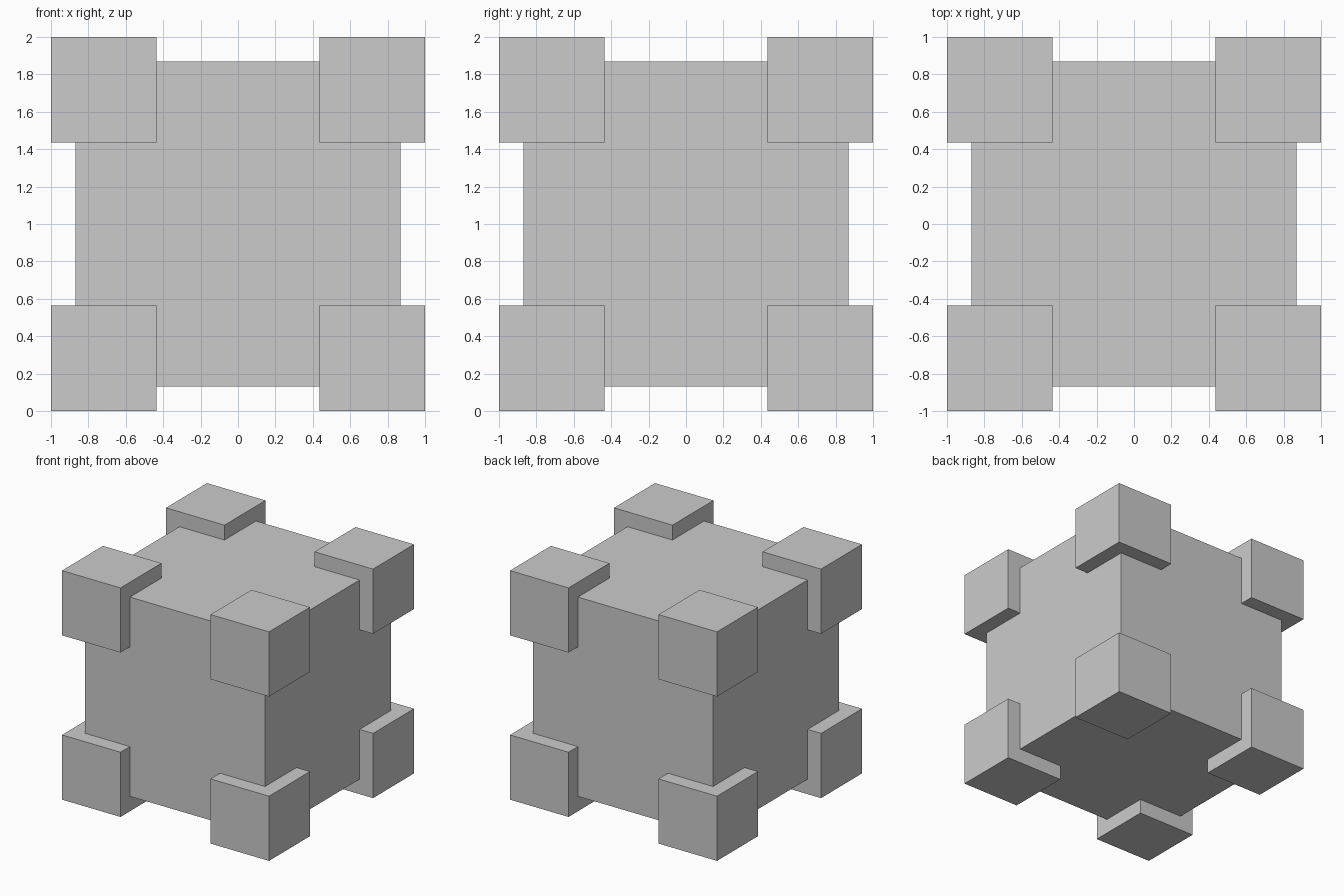
import bpy
from itertools import product

if "Cube" in bpy.data.objects:
    bpy.data.objects.remove(bpy.data.objects["Cube"])

CORE = 0.87             # half size of the central cube
INNER, OUTER = 0.435, 1.0   # extent of each corner cube along every axis


def cube(name, centre, size):
    bpy.ops.mesh.primitive_cube_add(size=size, location=centre)
    bpy.context.object.name = name


# Central body
cube("body", (0, 0, 1), 2 * CORE)

# Eight corner blocks
mid = (INNER + OUTER) / 2
for sx, sy, sz in product((-1, 1), repeat=3):
    name = "corner_{}_{}_{}".format(
        "top" if sz > 0 else "bottom",
        "back" if sy > 0 else "front",
        "right" if sx > 0 else "left")
    cube(name, (sx * mid, sy * mid, 1 + sz * mid), OUTER - INNER)
